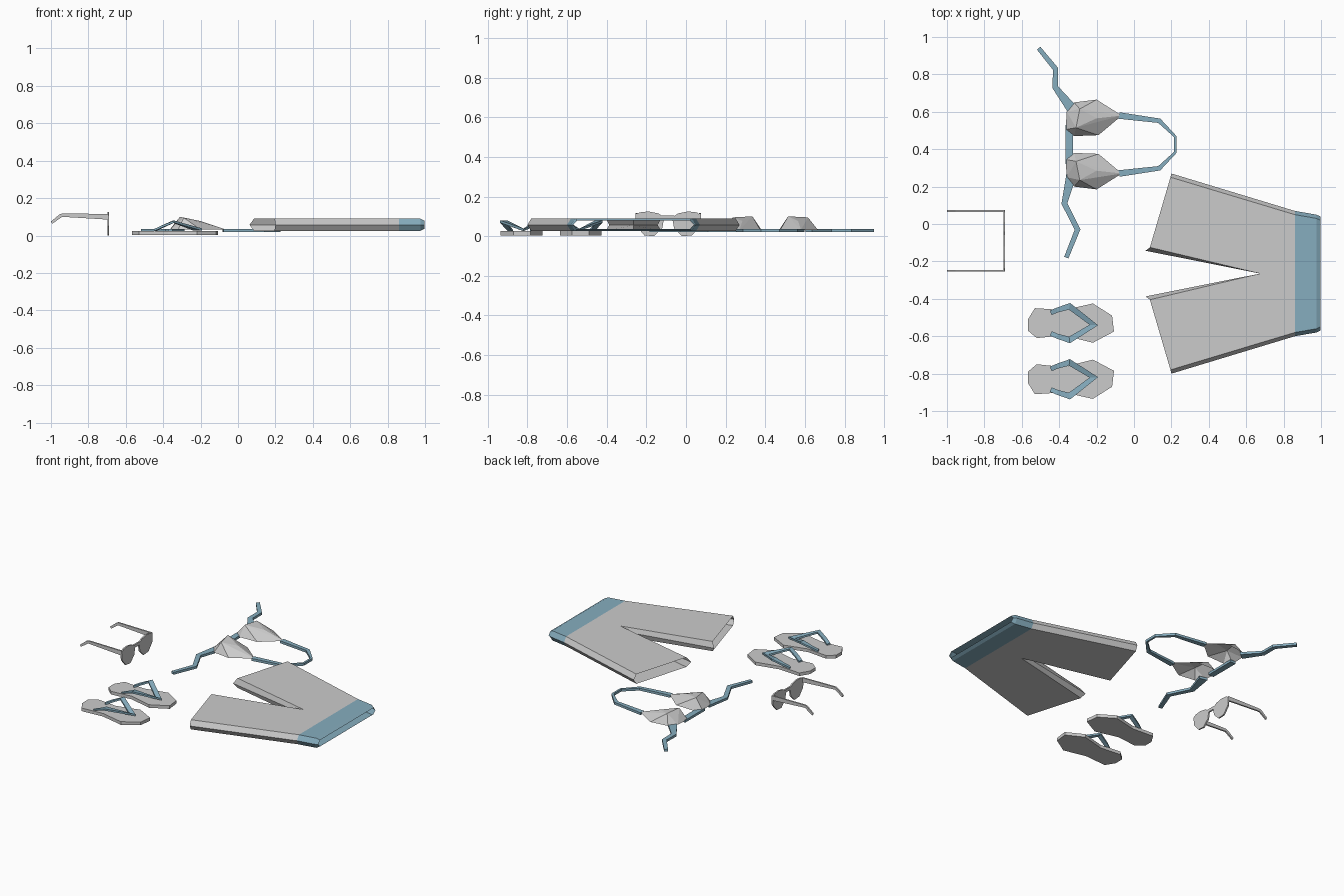
import bpy, bmesh
from mathutils import Vector

if "Cube" in bpy.data.objects:
    bpy.data.objects.remove(bpy.data.objects["Cube"])

blue = bpy.data.materials.new("blue_fabric")
blue.diffuse_color = (0.24, 0.42, 0.52, 1)
blue.use_nodes = True
blue.node_tree.nodes["Principled BSDF"].inputs["Base Color"].default_value = blue.diffuse_color


def build(name, verts, faces, mat=None):
    me = bpy.data.meshes.new(name)
    me.from_pydata([tuple(v) for v in verts], [], faces)
    bm = bmesh.new()
    bm.from_mesh(me)
    bmesh.ops.remove_doubles(bm, verts=bm.verts, dist=1e-5)
    bmesh.ops.recalc_face_normals(bm, faces=bm.faces)
    bm.to_mesh(me)
    bm.free()
    if mat:
        me.materials.append(mat)
    ob = bpy.data.objects.new(name, me)
    bpy.context.collection.objects.link(ob)
    return ob


def loft(name, rings, mat=None, caps=True):
    n = len(rings[0])
    faces = [(r * n + i, r * n + (i + 1) % n, (r + 1) * n + (i + 1) % n, (r + 1) * n + i)
             for r in range(len(rings) - 1) for i in range(n)]
    if caps:
        faces += [tuple(range(n)), tuple(range((len(rings) - 1) * n, len(rings) * n))]
    return build(name, [v for r in rings for v in r], faces, mat)


def strap(name, path, widths, thick, mat=blue):
    """Flat band along a path, mitred in plan."""
    pts = [Vector(p) for p in path]
    rings = []
    for i, p in enumerate(pts):
        dirs = []
        if i > 0:
            dirs.append((p - pts[i - 1]).xy.normalized())
        if i < len(pts) - 1:
            dirs.append((pts[i + 1] - p).xy.normalized())
        t = sum(dirs, Vector((0, 0))).normalized()
        k = widths[i] / 2 / max(0.5, t.dot(dirs[0]))
        side = Vector((-t.y * k, t.x * k, 0))
        up = Vector((0, 0, thick / 2))
        rings.append([p + side + up, p - side + up, p - side - up, p + side - up])
    return loft(name, rings, mat)


# Shorts: open cloth shell, mirrored about its own centre line
SY, LOW, MID, TOP = -0.265, 0.025, 0.057, 0.09


def waist_ring(x, v, lo, hi):
    half = [(v - 0.02, hi), (v, MID), (v - 0.02, lo)]
    return [(x, SY + a, z) for a, z in half] + [(x, SY - a, z) for a, z in reversed(half)]


loft("shorts_waistband", [waist_ring(0.86, 0.335, LOW, TOP),
                          waist_ring(0.975, 0.315, LOW, TOP),
                          waist_ring(0.997, 0.305, 0.036, 0.079)], blue, caps=False)

leg = [(0.86, 0, TOP), (0.86, 0.315, TOP), (0.86, 0.335, MID), (0.86, 0.315, LOW), (0.86, 0, LOW),
       (0.195, 0.515, TOP), (0.20, 0.535, MID), (0.195, 0.515, LOW),
       (0.085, 0.14, TOP), (0.062, 0.122, MID), (0.085, 0.14, LOW),
       (0.675, 0, TOP), (0.675, 0, MID), (0.675, 0, LOW)]
leg_faces = [(0, 1, 5, 8, 11), (1, 2, 6, 5), (2, 3, 7, 6), (4, 13, 10, 7, 3),
             (11, 8, 9, 12), (12, 9, 10, 13)]
verts, faces = [], []
for s in (1, -1):
    faces += [tuple(i + len(verts) for i in f) for f in leg_faces]
    verts += [(x, SY + s * v, z) for x, v, z in leg]
build("shorts_legs", verts, faces)

# Bikini cups: faceted open shells
BY = 0.425
rim = [(-0.365, 0.08), (-0.36, 0.175), (-0.32, 0.225), (-0.2, 0.24),
       (-0.065, 0.155), (-0.19, 0.05), (-0.32, 0.045)]
peak = [(-0.29, 0.19, 0.095), (-0.31, 0.09, 0.1), (-0.2, 0.14, 0.077)]
for s, side in ((1, "left"), (-1, "right")):
    bm = bmesh.new()
    for x, v, z in [(x, v, 0.032) for x, v in rim] + peak:
        bm.verts.new((x, BY + s * v, z))
    bmesh.ops.convex_hull(bm, input=bm.verts)
    bm.normal_update()
    under = [f for f in bm.faces if all(v.co.z < 0.04 for v in f.verts)]
    bmesh.ops.delete(bm, geom=under, context='FACES_ONLY')
    me = bpy.data.meshes.new("bikini_cup_" + side)
    bm.to_mesh(me)
    bm.free()
    bpy.context.collection.objects.link(bpy.data.objects.new(me.name, me))

# Bikini straps
Z = 0.028
strap("bikini_neck_strap", [(x, y, Z) for x, y in
      [(-0.08, 0.58), (0.135, 0.552), (0.22, 0.468), (0.22, 0.382), (0.135, 0.298), (-0.08, 0.27)]],
      [0.035, 0.024, 0.013, 0.013, 0.024, 0.035], 0.016)
strap("bikini_centre_band", [(-0.345, 0.53, Z), (-0.345, 0.32, Z)], [0.04, 0.04], 0.016)
strap("bikini_back_strap_left", [(x, y, Z) for x, y in
      [(-0.335, 0.62), (-0.42, 0.73), (-0.42, 0.83), (-0.51, 0.94)]], [0.055, 0.03, 0.028, 0.024], 0.016)
strap("bikini_back_strap_right", [(x, y, Z) for x, y in
      [(-0.335, 0.26), (-0.372, 0.11), (-0.302, -0.03), (-0.362, -0.18)]], [0.055, 0.03, 0.028, 0.024], 0.016)

# Flip-flops: mirrored pair
FY = -0.68
sole = [(-0.567, -0.11), (-0.52, -0.07), (-0.375, -0.085), (-0.22, -0.045), (-0.107, -0.105),
        (-0.117, -0.19), (-0.22, -0.255), (-0.375, -0.22), (-0.53, -0.23), (-0.567, -0.17)]
thong = [(-0.445, -0.095, 0.028), (-0.41, -0.08, 0.045), (-0.345, -0.06, 0.074), (-0.215, -0.14, 0.032),
         (-0.345, -0.24, 0.074), (-0.41, -0.22, 0.045), (-0.445, -0.205, 0.028)]
for s, side in ((1, "right"), (-1, "left")):
    loft("flip_flop_sole_" + side, [[(x, FY + s * v, z) for x, v in sole] for z in (0.004, 0.025)])
    strap("flip_flop_thong_" + side, [(x, FY + s * v, z) for x, v, z in thong],
          [0.025, 0.026, 0.032, 0.026, 0.032, 0.026, 0.025], 0.012)

# Sunglasses: lenses, bridge and folded-open temples
GY = -0.09
lens = [(0.02, 0.095), (0.05, 0.115), (0.10, 0.125), (0.145, 0.12), (0.165, 0.105),
        (0.16, 0.05), (0.12, 0.004), (0.07, 0.0), (0.03, 0.04)]
temple = [(-0.692, 0.115), (-0.94, 0.118), (-0.955, 0.112), (-1.0, 0.075),
          (-0.993, 0.063), (-0.94, 0.1), (-0.692, 0.085)]
for s, side in ((1, "left"), (-1, "right")):
    loft("sunglasses_lens_" + side, [[(x, GY + s * v, z) for v, z in lens] for x in (-0.699, -0.689)])
    loft("sunglasses_temple_" + side, [[(x, GY + s * v, z) for x, z in temple] for v in (0.155, 0.165)])
strap("sunglasses_bridge", [(-0.694, GY - 0.03, 0.095), (-0.694, GY + 0.03, 0.095)], [0.01, 0.01], 0.02, None)
